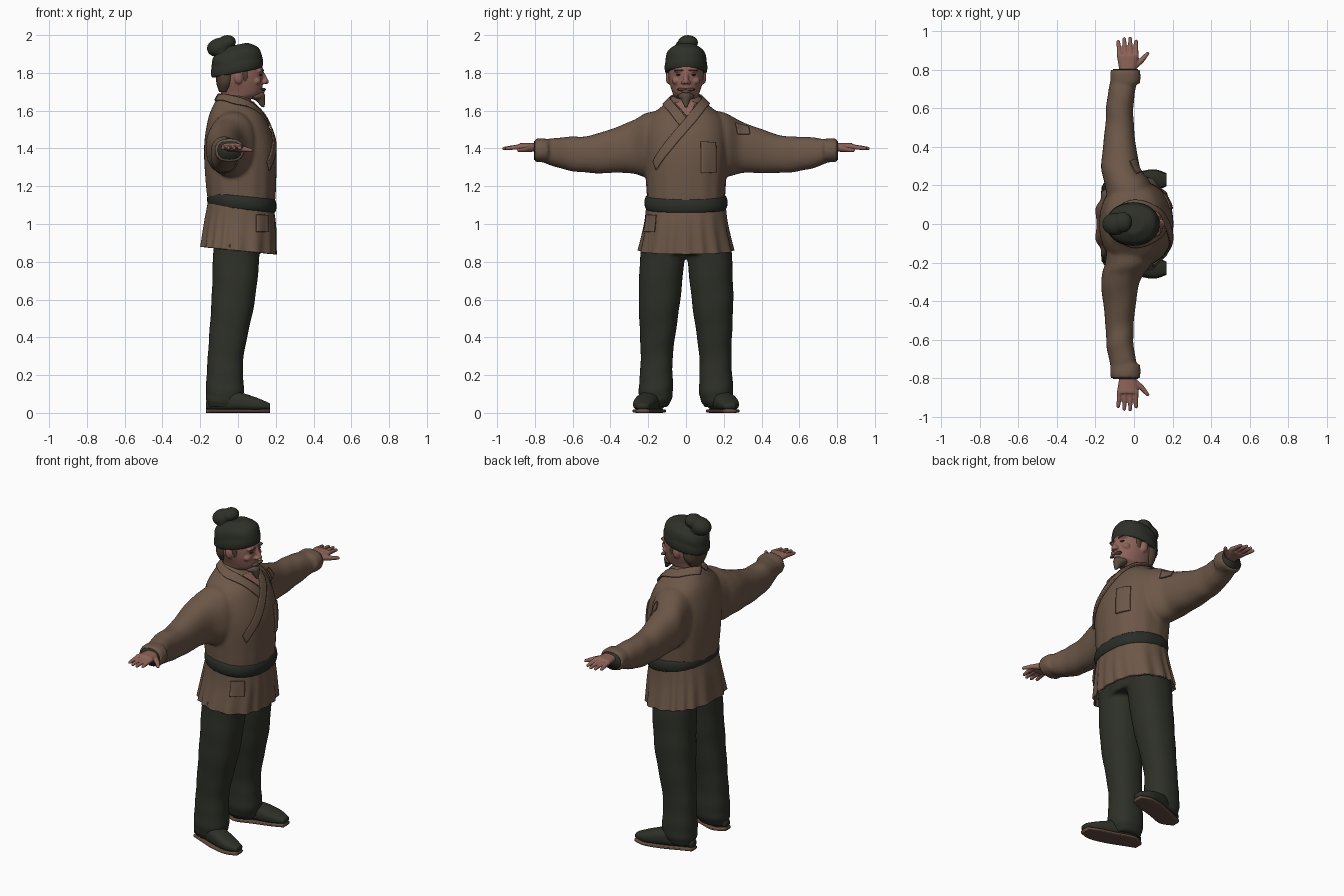
import bpy, bmesh, math
from mathutils import Vector, Matrix

if "Cube" in bpy.data.objects:
    bpy.data.objects.remove(bpy.data.objects["Cube"])


def material(name, *rgb):
    mat = bpy.data.materials.new(name)
    mat.use_nodes = True
    mat.diffuse_color = (*rgb, 1)
    mat.node_tree.nodes["Principled BSDF"].inputs["Base Color"].default_value = (*rgb, 1)
    return mat


TUNIC = material("brown tunic cloth", .15, .095, .064)
DARK = material("dark green cloth", .027, .03, .021)
BELT = material("dark belt cloth", .023, .026, .02)
SKIN = material("skin", .27, .125, .1)
HAIR = material("brown hair", .085, .055, .036)
BEARD = material("greying beard", .1, .07, .05)
EYE = material("dark eyes", .03, .02, .015)
SOLE = material("shoe sole", .12, .07, .05)
SIDES = (("left", 1), ("right", -1))


def spline(rows, t):
    """Smooth curve through equal-length rows, for t from start to end."""
    place = t * (len(rows) - 1)
    i = min(int(place), len(rows) - 2)
    f = place - i
    before, start, end, after = (rows[min(max(k, 0), len(rows) - 1)] for k in range(i - 1, i + 3))
    return [b + f / 2 * (c - a + f * (2*a - 5*b + 4*c - d + f * (3*(b - c) + d - a)))
            for a, b, c, d in zip(before, start, end, after)]


def flat(t, angle):
    return 0


def puff(t, angle):
    return .05 * math.sin(math.pi * t)


def loft(bm, axis, rows, side=1, steps=40, sides=64, power=2.3, tilt=0, ripple=flat, caps=True):
    """Rows hold the station and the low and high limits; one last value alone is a half width."""
    rows = [(*row[:3], -row[3], row[3]) if len(row) == 4 else row for row in rows]
    rings = []
    for k in range(steps + 1):
        t = k / steps
        u, a_low, a_high, b_low, b_high = spline(rows, t)
        ring = []
        for j in range(sides):
            angle = math.tau * j / sides
            c, s = (math.copysign(abs(v) ** (2 / power), v) * (1 + ripple(t, angle)) / 2
                    for v in (math.cos(angle), math.sin(angle)))
            a = (a_low + a_high) / 2 + (a_high - a_low) * c
            b = (b_low + b_high) / 2 + (b_high - b_low) * s
            x, y, z = {"x": (u, a, b), "y": (a, u, b), "z": (a, b, u)}[axis]
            ring.append(bm.verts.new((x, y * side, z + tilt * x)))
        rings.append(ring)
    for low, high in zip(rings, rings[1:]):
        for j in range(sides):
            bm.faces.new((low[j], low[j - 1], high[j - 1], high[j]))
    if caps:
        bm.faces.new(rings[0])
        bm.faces.new(rings[-1])


def ball(bm, centre, radii, pitch=0):
    place = Matrix.Translation(centre) @ Matrix.Rotation(pitch, 4, "Y") @ Matrix.Diagonal((*radii, 1))
    bmesh.ops.create_icosphere(bm, subdivisions=3, radius=1, matrix=place)


def limb(bm, start, end, thick, thin):
    """Chain of balls that tapers from start to end."""
    count = 10
    for k in range(count + 1):
        t = k / count
        radius = thick + (thin - thick) * t
        ball(bm, Vector(start).lerp(Vector(end), t), (radius, radius, radius))


def finish(name, bm, mat, voxel=None):
    """Turn the parts into one smooth object, fused when a voxel size is given."""
    bmesh.ops.recalc_face_normals(bm, faces=bm.faces)
    for face in bm.faces:
        face.smooth = True
    mesh = bpy.data.meshes.new(name)
    bm.to_mesh(mesh)
    bm.free()
    mesh.materials.append(mat)
    obj = bpy.data.objects.new(name, mesh)
    bpy.context.collection.objects.link(obj)
    if voxel:
        fuse = obj.modifiers.new("fuse", "REMESH")
        fuse.mode = "VOXEL"
        fuse.voxel_size = voxel
        fuse.use_smooth_shade = True
        obj.modifiers.new("soften", "SMOOTH").iterations = 2
    return obj


def plate(name, path, across, mat, target, lift=.004, taper=0):
    """Thin strip that runs along a path and is laid onto the target surface."""
    bm = bmesh.new()
    length, width = 32, 8
    rows = []
    for k in range(length + 1):
        t = k / length
        edge, reach = Vector(spline(path, t)), Vector(across) * (1 - taper * t)
        rows.append([bm.verts.new(edge + reach * j / width) for j in range(width + 1)])
    for p, q in zip(rows, rows[1:]):
        for j in range(width):
            bm.faces.new((p[j], p[j + 1], q[j + 1], q[j]))
    obj = finish(name, bm, mat)
    lay = obj.modifiers.new("lay", "SHRINKWRAP")
    lay.target = target
    lay.wrap_mode = "ABOVE_SURFACE"
    lay.offset = lift
    cloth = obj.modifiers.new("thickness", "SOLIDIFY")
    cloth.thickness = .008
    cloth.offset = 0


# Tunic body, sleeves and turned cuffs
bm = bmesh.new()
loft(bm, "z", [(1.06, -.15, .19, .2), (1.2, -.17, .2, .21), (1.4, -.18, .2, .22),
               (1.55, -.16, .15, .2), (1.63, -.13, .09, .12), (1.68, -.1, .05, .07)],
     ripple=lambda t, angle: .012 * max(0, 1 - 2 * t) * math.cos(15 * angle))
for _, side in SIDES:
    loft(bm, "y", [(.05, -.13, .08, 1.3, 1.61), (.2, -.15, .09, 1.25, 1.59), (.3, -.17, .03, 1.27, 1.54),
                   (.5, -.15, 0, 1.27, 1.47), (.65, -.14, 0, 1.29, 1.46), (.79, -.11, .03, 1.34, 1.44)],
         side, steps=70,
         ripple=lambda t, angle: .022 * t * math.sin(38 * t + 2 * math.cos(angle) + side))
    cuff = (-.12, .03, 1.33, 1.45)
    loft(bm, "y", [(.73, *cuff), (.8, *cuff)], side, steps=12, ripple=puff)
tunic = finish("tunic", bm, TUNIC, .01)

# Pleated tunic skirt, open below
bm = bmesh.new()
loft(bm, "z", [(.86, -.2, .2, .25), (1, -.18, .2, .22), (1.1, -.16, .19, .21)],
     sides=144, tilt=-.1, caps=False,
     ripple=lambda t, angle: .028 * (1 - t) * math.cos(17 * angle + 2 * math.sin(3 * angle)))
skirt = finish("tunic_skirt", bm, TUNIC)
skirt.modifiers.new("cloth thickness", "SOLIDIFY").thickness = .012

# Belt
bm = bmesh.new()
waist = (-.155, .195, .21)
loft(bm, "z", [(1.08, *waist), (1.15, *waist)], steps=12, tilt=-.1, ripple=puff)
finish("belt", bm, BELT)

# Crossing collar, neck opening, patches and hip flap
for name, side in SIDES:
    path = [(-.11, 0, 1.69), (-.03, .08 * side, 1.68), (.07, .06 * side, 1.63), (.13, 0, 1.55)]
    if name == "left":
        path += [(.18, -.1, 1.44), (.17, -.19, 1.33)]
    plate("collar_" + name, path, (0, .03 * side, -.045), TUNIC, tunic, .006 + .002 * side)
plate("neck_opening", [(.07, -.06, 1.64), (.12, 0, 1.56)], (0, .12, 0), SKIN, tunic, .002, taper=.9)
plate("chest_patch", [(.2, .08, 1.44), (.2, .08, 1.27)], (0, .11, 0), TUNIC, tunic)
plate("shoulder_patch", [(.03, .28, 1.55), (.05, .28, 1.48)], (-.03, .06, 0), TUNIC, tunic)
plate("hip_flap", [(.18, -.18, 1.05), (.18, -.19, .96)], (-.08, -.04, 0), TUNIC, skirt, .01)

# Trousers, creased towards the hem
bm = bmesh.new()
loft(bm, "z", [(.84, -.13, .12, .2), (1.06, -.13, .14, .19)])
for _, side in SIDES:
    loft(bm, "z", [(.03, -.16, 0, .1, .23), (.1, -.17, .03, .07, .25), (.3, -.16, .03, .07, .24),
                   (.6, -.14, .09, .03, .25), (.9, -.13, .12, 0, .24)], side, steps=80,
         ripple=lambda t, angle: .03 * max(.3, 1 - 2 * t) * math.sin(45 * t + 2 * math.cos(angle + side)))
finish("trousers", bm, DARK, .01)

# Shoes, with soles that follow the same outline
shoe = [(-.17, .14, .19, .02, .06), (-.1, .11, .22, .01, .11), (0, .14, .26, .01, .11),
        (.1, .17, .28, .01, .08), (.17, .2, .26, .02, .05)]
sole = [(x, low - .004, high + .004, 0, .02) for x, low, high, *_ in shoe]
for name, side in SIDES:
    for part, rows, mat, power in (("shoe_", shoe, DARK, 2.5), ("sole_", sole, SOLE, 4)):
        bm = bmesh.new()
        loft(bm, "x", rows, side, power=power)
        finish(part + name, bm, mat)

# Hands and dark sleeve openings
for name, side in SIDES:
    bm = bmesh.new()
    loft(bm, "y", [(.76, -.07, 0, 1.38, 1.43), (.88, -.09, .025, 1.39, 1.43)], side)
    for finger in range(4):
        x = -.074 + .028 * finger
        tip = .97 - .015 * abs(finger - 1.6)
        limb(bm, (x, .87 * side, 1.41), (x * 1.1, tip * side, 1.4), .0145, .01)
    knuckle = (.04, .85 * side, 1.395)
    limb(bm, (0, .82 * side, 1.4), knuckle, .019, .014)
    limb(bm, knuckle, (.07, .885 * side, 1.39), .014, .01)
    finish("hand_" + name, bm, SKIN, .005)
    bm = bmesh.new()
    opening = (-.11, .02, 1.34, 1.44)
    loft(bm, "y", [(.796, *opening), (.804, *opening)], side, steps=1)
    finish("sleeve_opening_" + name, bm, DARK)

# Head with neck, nose, lips, brow ridge, cheeks and ears
bm = bmesh.new()
loft(bm, "z", [(1.56, -.09, .06, .06), (1.65, -.09, .06, .06), (1.69, -.09, .12, .07),
               (1.76, -.11, .13, .09), (1.83, -.11, .13, .09), (1.88, -.1, .1, .08)], power=2.1)
limb(bm, (.128, 0, 1.8), (.15, 0, 1.753), .011, .014)
ball(bm, (.128, 0, 1.705), (.016, .024, .013))
for _, side in SIDES:
    ball(bm, (.14, .016 * side, 1.75), (.012, .011, .01))
    ball(bm, (.115, .037 * side, 1.812), (.02, .03, .01))
    ball(bm, (.098, .05 * side, 1.757), (.024, .024, .02))
    ball(bm, (0, .094 * side, 1.775), (.022, .013, .034), pitch=-.2)
finish("head", bm, SKIN, .0055)

# Eyes, brows, moustache and sideburns
for name, side in SIDES:
    for part, mat, (x, y, z), radii in (("eye_", EYE, (.118, .037, 1.79), (.01, .016, .006)),
                                        ("brow_", HAIR, (.128, .037, 1.814), (.01, .024, .005)),
                                        ("moustache_", BEARD, (.134, .022, 1.713), (.014, .026, .008)),
                                        ("sideburn_", HAIR, (.035, .083, 1.795), (.02, .011, .045))):
        bm = bmesh.new()
        ball(bm, (x, y * side, z), radii)
        finish(part + name, bm, mat)

# Goatee and hair at the nape
bm = bmesh.new()
ball(bm, (.1, 0, 1.675), (.036, .045, .02))
limb(bm, (.115, 0, 1.675), (.133, 0, 1.625), .03, .01)
finish("goatee", bm, BEARD, .006)
bm = bmesh.new()
loft(bm, "z", [(1.7, -.1, -.05, .06), (1.75, -.115, -.02, .09), (1.84, -.12, 0, .095)])
finish("nape_hair", bm, HAIR)

# Tilted cap with folded band
bm = bmesh.new()
loft(bm, "z", [(1.8, -.13, .12, .1), (1.85, -.14, .13, .11), (1.91, -.13, .11, .1), (1.95, -.06, .05, .05)],
     tilt=.2, power=2.1, ripple=lambda t, angle: .012 * math.sin(4 * angle + 9 * t))
band = (-.137, .127, .108)
loft(bm, "z", [(1.8, *band), (1.86, *band)], steps=12, tilt=.2, power=2.1, ripple=puff)
finish("cap", bm, DARK, .007)

# Topknot wrap
bm = bmesh.new()
ball(bm, (-.1, 0, 1.935), (.066, .058, .05), pitch=-.25)
ball(bm, (-.06, .01, 1.96), (.05, .054, .04), pitch=-.2)
ball(bm, (-.07, 0, 1.9), (.055, .06, .03))
finish("topknot_wrap", bm, DARK, .007)
